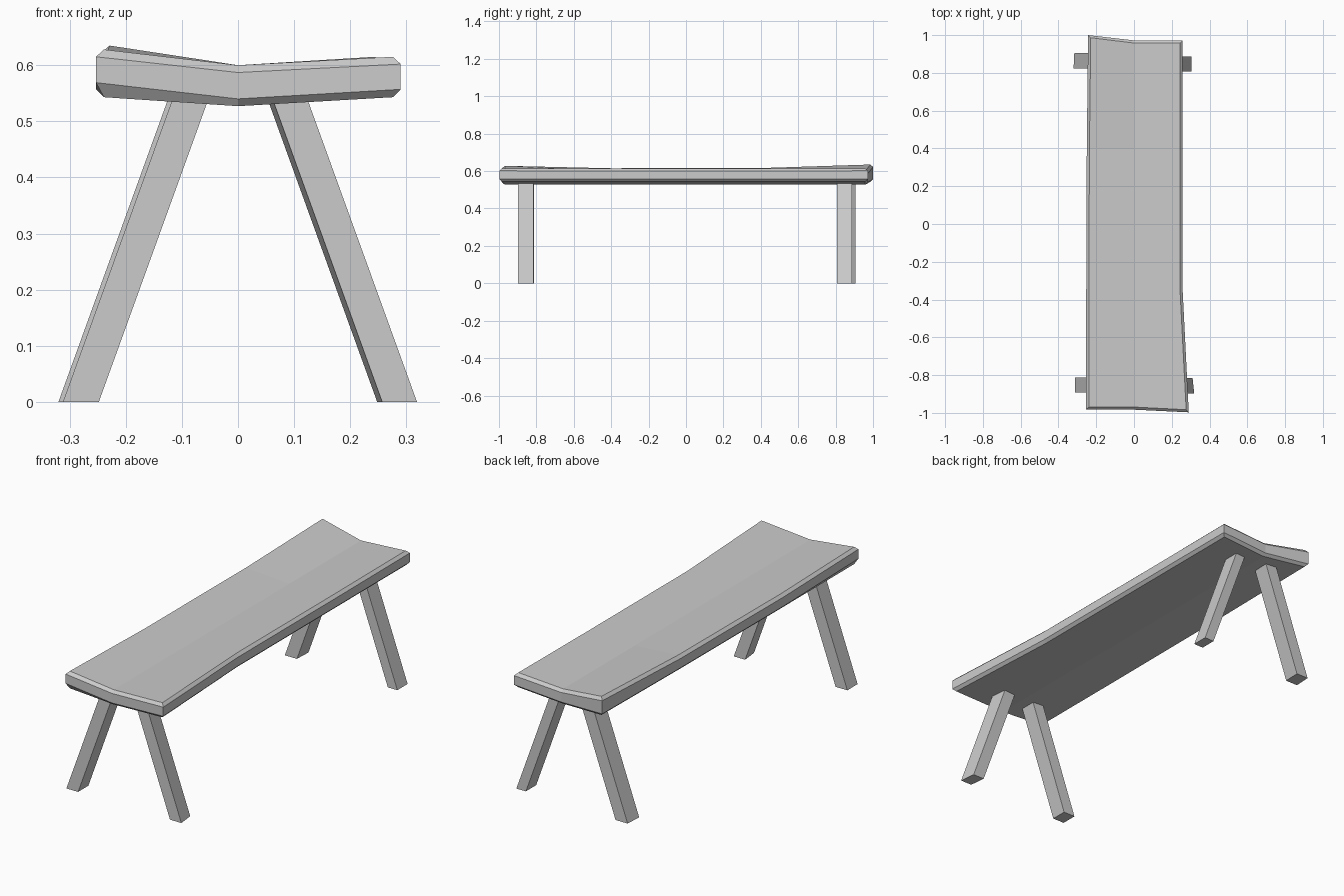
import bpy

if "Cube" in bpy.data.objects:
    bpy.data.objects.remove(bpy.data.objects["Cube"])

def make_object(name, verts, faces):
    mesh = bpy.data.meshes.new(name)
    mesh.from_pydata(verts, [], faces)
    mesh.validate()
    mesh.update()
    obj = bpy.data.objects.new(name, mesh)
    bpy.context.collection.objects.link(obj)
    return obj

# Seat plank: cross rows from front to back, each (x, y, upper rim z) at left, middle, right
rows = [
    [(-0.253, -0.983, 0.615), (0.0, -0.983, 0.587), (0.290, -0.997, 0.602)],
    [(-0.253, -0.40, 0.602), (0.0, -0.40, 0.587), (0.258, -0.36, 0.600)],
    [(-0.250, 0.40, 0.603), (0.0, 0.40, 0.587), (0.258, 0.40, 0.600)],
    [(-0.243, 1.0, 0.622), (0.0, 0.972, 0.587), (0.258, 0.972, 0.602)],
]
lower_z = [0.557, 0.540, 0.557]
bottom_z = [0.543, 0.527, 0.543]
inset = 0.014

def layer(level):
    pts = []
    for r, row in enumerate(rows):
        for c, (x, y, z) in enumerate(row):
            if level in (0, 3):
                x -= (c - 1) * inset
                y += inset * (1 if r == 0 else -1 if r == 3 else 0)
            front_left = r == 0 and c == 0
            height = (bottom_z[c], lower_z[c] + (0.012 if front_left else 0),
                      z, z + 0.013)[level]
            pts.append((x, y, height))
    return pts

# Each layer keeps only its rim, except the full top and bottom grids
verts = sum((layer(k) for k in range(4)), [])
rim = [0, 1, 2, 5, 8, 11, 10, 9, 6, 3]
faces = []
for k in range(3):
    for a, b in zip(rim, rim[1:] + rim[:1]):
        faces.append((12*k + a, 12*k + b, 12*k + 12 + b, 12*k + 12 + a))
for r in range(3):
    for c in range(2):
        a = r * 3 + c
        faces.append((a, a + 3, a + 4, a + 1))
        faces.append((36 + a, 36 + a + 1, 36 + a + 4, 36 + a + 3))
seat = make_object("seat", verts, faces)
seat_mesh = seat.data
import bmesh
bm = bmesh.new()
bm.from_mesh(seat_mesh)
bmesh.ops.delete(bm, geom=[v for v in bm.verts if not v.link_faces], context='VERTS')
bm.to_mesh(seat_mesh)
bm.free()

# Splayed legs: inner and outer foot x, near and far y, side, slight twist
def leg(name, side, inner, outer, y0, y1, twist):
    top = 0.538
    shift = -0.362 * top
    pts = []
    for z, dx in ((0, 0), (top, shift)):
        for x, y, tw in ((inner, y0, 0), (outer, y0, 0), (outer, y1, twist), (inner, y1, twist)):
            pts.append((side * (x + dx + tw), y, z))
    quads = [(3, 2, 1, 0), (4, 5, 6, 7)]
    quads += [(i, (i + 1) % 4, (i + 1) % 4 + 4, i + 4) for i in range(4)]
    if side < 0:
        quads = [q[::-1] for q in quads]
    make_object(name, pts, quads)

leg("front_left_leg", -1, 0.248, 0.312, -0.892, -0.812, 0.0)
leg("front_right_leg", 1, 0.257, 0.319, -0.897, -0.815, -0.009)
leg("back_left_leg", -1, 0.254, 0.320, 0.822, 0.906, -0.004)
leg("back_right_leg", 1, 0.252, 0.304, 0.808, 0.888, 0.0)
